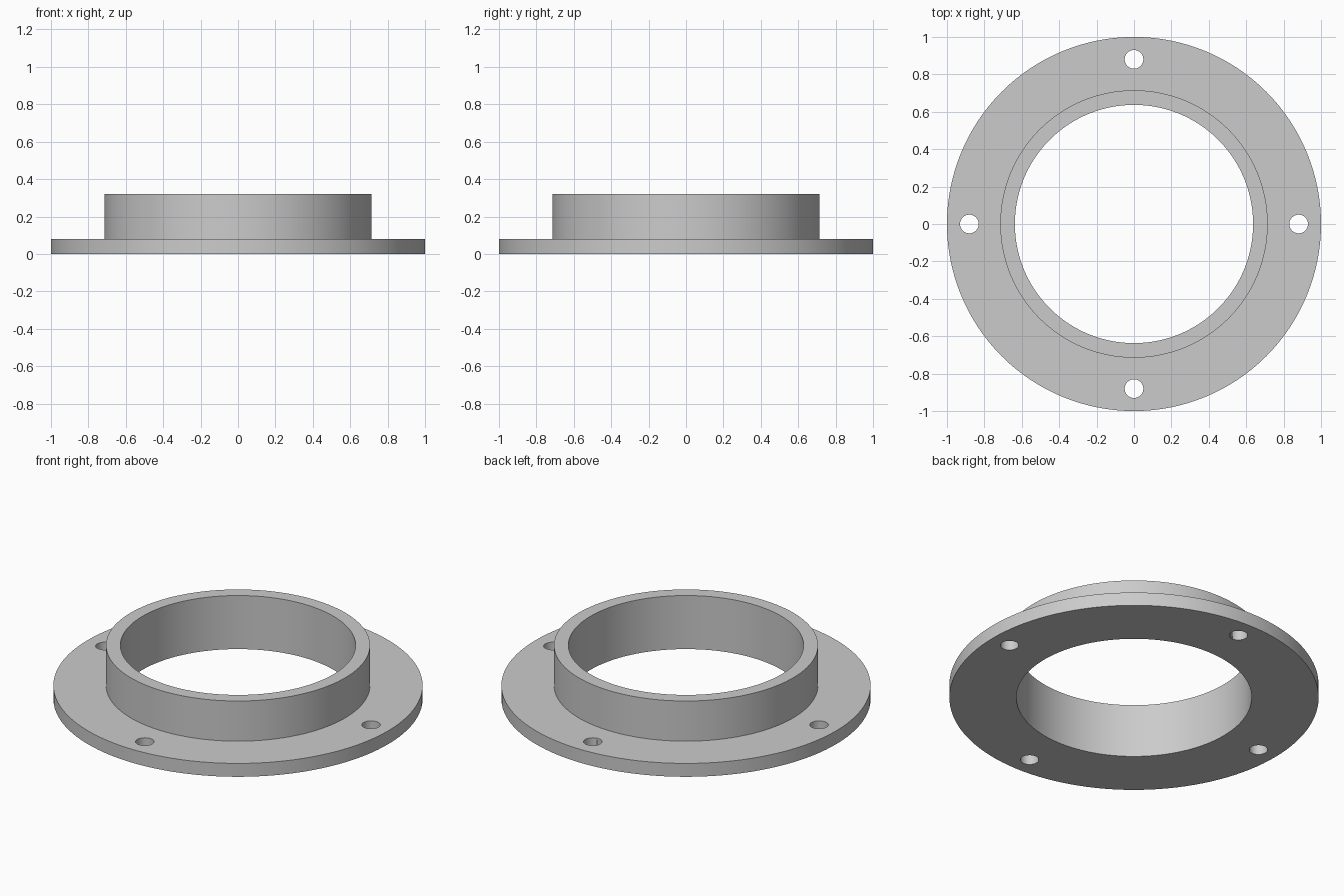
import bpy
import bmesh
from math import cos, sin, pi, radians

if "Cube" in bpy.data.objects:
    bpy.data.objects.remove(bpy.data.objects["Cube"], do_unlink=True)

SEGMENTS = 128
BORE, COLLAR, RIM = 0.637, 0.715, 1.0
FLANGE_TOP, COLLAR_TOP = 0.08, 0.32
HOLE_RADIUS, HOLE_CIRCLE = 0.05, 0.88

grey = bpy.data.materials.new("plain grey")
grey.use_nodes = True
colour = (0.6, 0.6, 0.6, 1)
grey.diffuse_color = colour
grey.node_tree.nodes["Principled BSDF"].inputs["Base Color"].default_value = colour


def lathe(name, profile):
    """Spin a closed (radius, height) profile around z."""
    bm = bmesh.new()
    rings = []
    for i in range(SEGMENTS):
        a = 2 * pi * i / SEGMENTS
        rings.append([bm.verts.new((r * cos(a), r * sin(a), z)) for r, z in profile])
    for i, ring in enumerate(rings):
        following = rings[(i + 1) % SEGMENTS]
        for j in range(len(profile)):
            k = (j + 1) % len(profile)
            bm.faces.new((ring[j], following[j], following[k], ring[k]))
    bmesh.ops.recalc_face_normals(bm, faces=bm.faces)
    mesh = bpy.data.meshes.new(name)
    bm.to_mesh(mesh)
    bm.free()
    obj = bpy.data.objects.new(name, mesh)
    bpy.context.collection.objects.link(obj)
    mesh.materials.append(grey)
    return obj


# Round flange with a raised collar and an open bore
flange = lathe("flanged_collar", [
    (BORE, 0), (RIM, 0), (RIM, FLANGE_TOP),
    (COLLAR, FLANGE_TOP), (COLLAR, COLLAR_TOP), (BORE, COLLAR_TOP)])

# Four bolt holes through the flange
for i in range(4):
    a = i * pi / 2
    bpy.ops.mesh.primitive_cylinder_add(
        vertices=32, radius=HOLE_RADIUS, depth=0.4,
        location=(HOLE_CIRCLE * cos(a), HOLE_CIRCLE * sin(a), 0))
    cutter = bpy.context.object
    cutter.name = "bolt_hole_cutter"
    cutter.hide_render = True
    cutter.data.materials.append(grey)
    cut = flange.modifiers.new("bolt_hole", "BOOLEAN")
    cut.operation = "DIFFERENCE"
    cut.solver = "EXACT"
    cut.object = cutter
    bpy.context.view_layer.objects.active = flange
    bpy.ops.object.modifier_apply(modifier=cut.name)
    bpy.data.objects.remove(cutter, do_unlink=True)

# Smooth round walls with crisp edges
bpy.ops.object.select_all(action="DESELECT")
flange.select_set(True)
bpy.context.view_layer.objects.active = flange
bpy.ops.object.shade_smooth_by_angle(angle=radians(30))
